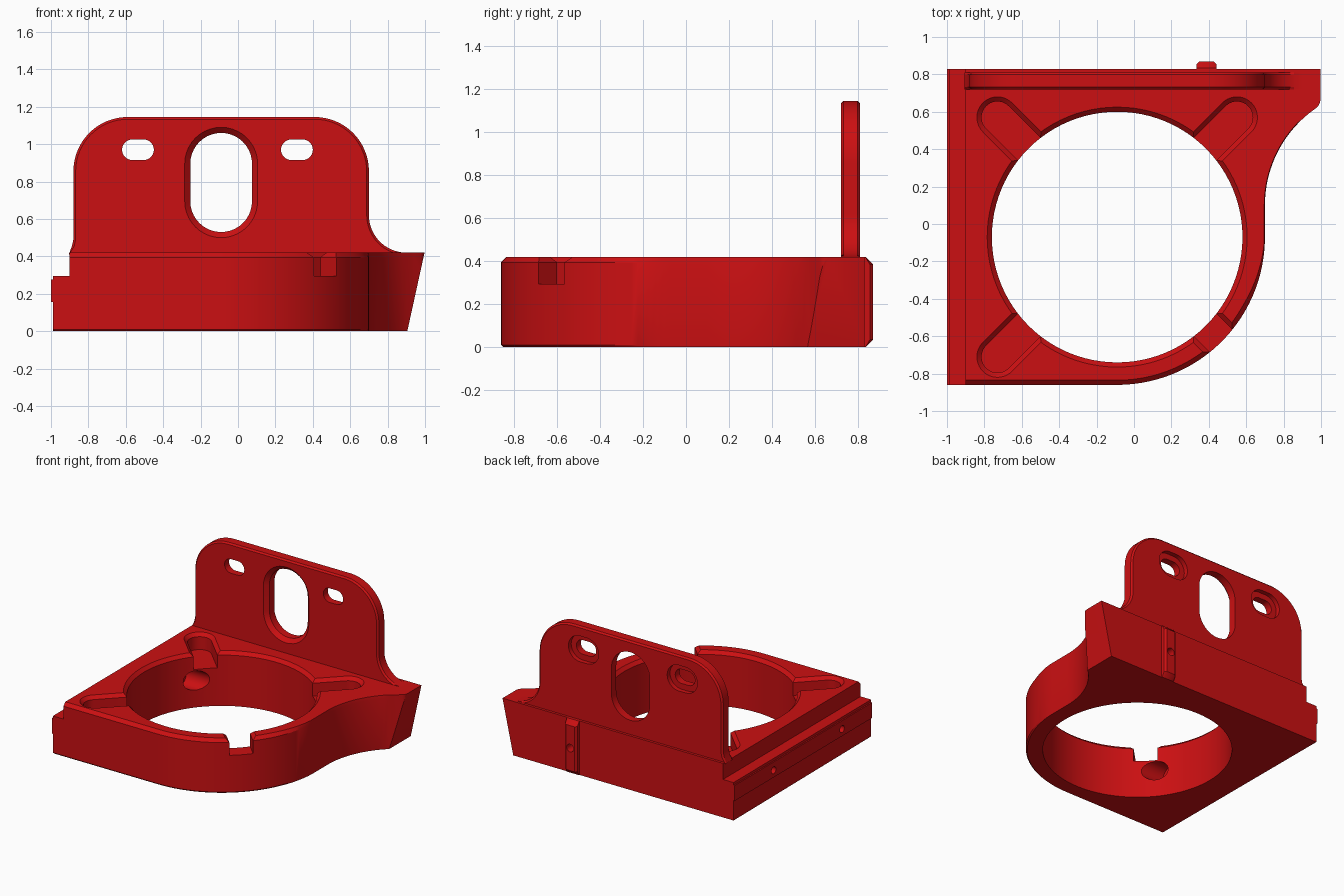
import bpy, bmesh, math
from mathutils import Vector

if "Cube" in bpy.data.objects:
    bpy.data.objects.remove(bpy.data.objects["Cube"])

red = bpy.data.materials.new("red")
red.diffuse_color = (0.6, 0.005, 0.006, 1)
red.use_nodes = True
red.node_tree.nodes["Principled BSDF"].inputs["Base Color"].default_value = red.diffuse_color
CX, CY, TOP = -0.09, -0.07, 0.42      # bore centre and base height


def arc(cx, cy, r, a0, a1, n=16):
    return [(cx + r * math.cos(math.radians(a0 + (a1 - a0) * i / n)),
             cy + r * math.sin(math.radians(a0 + (a1 - a0) * i / n))) for i in range(n + 1)]


def stadium(p, q, r):
    """Long round-ended outline around segment p-q."""
    a = math.degrees(math.atan2(q[1] - p[1], q[0] - p[0]))
    return arc(*q, r, a - 90, a + 90, 20) + arc(*p, r, a + 90, a + 270, 20)


def inset(pts, amount):
    """Move a counter-clockwise outline inwards by amount(point)."""
    out = []
    for i, p in enumerate(pts):
        a, b, c = Vector(pts[i - 1]), Vector(p), Vector(pts[(i + 1) % len(pts)])
        d1, d2 = (b - a).normalized(), (c - b).normalized()
        n1, n2 = Vector((-d1.y, d1.x)), Vector((-d2.y, d2.x))
        out.append(tuple(b + (n1 + n2) * amount(p) / (1 + n1.dot(n2))))
    return out


def loft(name, axis, rings):
    """Solid through (outline, height) rings along an axis."""
    place = {'x': lambda u, v, h: (h, u, v), 'y': lambda u, v, h: (u, h, v),
             'z': lambda u, v, h: (u, v, h)}[axis]
    bm = bmesh.new()
    loops = [[bm.verts.new(place(u, v, h)) for u, v in pts] for pts, h in rings]
    n = len(loops[0])
    for lo, hi in zip(loops, loops[1:]):
        for i in range(n):
            bm.faces.new((lo[i], lo[(i + 1) % n], hi[(i + 1) % n], hi[i]))
    bm.faces.new(loops[0])
    bm.faces.new(loops[-1])
    bmesh.ops.recalc_face_normals(bm, faces=bm.faces)
    me = bpy.data.meshes.new(name)
    bm.to_mesh(me)
    bm.free()
    me.materials.append(red)
    ob = bpy.data.objects.new(name, me)
    bpy.context.collection.objects.link(ob)
    return ob


def rect(u0, u1, v0, v1):
    return [(u0, v0), (u1, v0), (u1, v1), (u0, v1)]


def cut(ob, cutter):
    m = ob.modifiers.new("cut", 'BOOLEAN')
    m.operation, m.solver, m.object = 'DIFFERENCE', 'EXACT', cutter
    bpy.context.view_layer.objects.active = ob
    bpy.ops.object.modifier_apply(modifier=m.name)
    bpy.data.objects.remove(cutter)


def smooth(ob):
    bpy.ops.object.select_all(action='DESELECT')
    ob.select_set(True)
    bpy.context.view_layer.objects.active = ob
    bpy.ops.object.shade_smooth_by_angle(angle=math.radians(25))


# Base block: straight front, round corner, concave sweep to the rear flange
outline = ([(-0.99, -0.86)] + arc(CX, CY, 0.79, -90, 0, 40)
           + arc(1.33, 0.1, 0.63, 180, 128, 20)
           + arc(0.93, 0.67, 0.067, -45, 0, 6) + [(0.997, 0.83), (-0.99, 0.83)])


def fade(d):
    return lambda p: 0 if p[1] > 0.55 else d * min(1, max(0.15, (-p[1] - 0.05) / 0.4))


base = loft("base", 'z', [(inset(outline, fade(0.01)), 0), (outline, 0.01),
                          (outline, TOP - 0.025), (inset(outline, fade(0.025)), TOP)])

# Sloping end of the rear flange
cut(base, loft("end_cutter", 'y', [([(0.903, -0.01), (1.2, -0.01), (1.2, 0.46), (1.006, 0.46)], 0.2),
                                   ([(0.903, -0.01), (1.2, -0.01), (1.2, 0.46), (1.006, 0.46)], 1)]))
# Step along the left side
cut(base, loft("step_cutter", 'z', [(rect(-1.2, -0.9, -1, 1), 0.295), (rect(-1.2, -0.9, -1, 1), 0.6)]))
# Chamfered bore
cut(base, loft("bore_cutter", 'z', [(arc(CX, CY, r, 0, 360 * 95 / 96, 95), z) for r, z in
                                    ((0.67, -0.1), (0.67, TOP - 0.025), (0.725, TOP + 0.03))]))
# Diagonal slots; the front right one runs out through the wall
for sx, sy, end in ((-1, 1, 0.64), (1, 1, 0.64), (-1, -1, 0.64), (1, -1, 0.9)):
    p = (CX + sx * 0.3, CY + sy * 0.3)
    q = (CX + sx * end, CY + sy * end)
    cut(base, loft("slot_cutter", 'z', [(stadium(p, q, r), z) for r, z in
                                        ((0.085, 0.295), (0.085, TOP - 0.025), (0.14, TOP + 0.03))]))

# Rail on the left side
rail = loft("side_rail", 'x', [(rect(-0.86, 0.83, 0.155, 0.275), -1.0),
                               (rect(-0.86, 0.83, 0.155, 0.275), -0.985)])
# Screw holes from the left side, wide where they meet the bore
for y in (CY - 0.42, CY + 0.42):
    for ob in (base, rail):
        cut(ob, loft("screw_cutter", 'x', [(arc(y, 0.21, 0.027, 0, 345, 23), h) for h in (-1.1, -0.6)]))
    cut(base, loft("head_cutter", 'x', [(arc(y, 0.21, 0.075, 0, 348, 29), h) for h in (-0.74, -0.3)]))

# Chamfered rib on the back with a hole
rib_shape = [(0.335, 0.825), (0.44, 0.825), (0.44, 0.855), (0.425, 0.87), (0.35, 0.87), (0.335, 0.855)]
rib_low = [(u, min(v, 0.835)) for u, v in rib_shape]
rib = loft("back_rib", 'z', [(rib_low, 0.0), (rib_shape, 0.035), (rib_shape, 0.385), (rib_low, TOP)])
for ob in (base, rib):
    cut(ob, loft("rib_hole_cutter", 'y', [(arc(0.388, 0.21, 0.03, 0, 345, 23), h) for h in (0.7, 0.95)]))

# Upright plate with round shoulders and a swept right foot
side = ([(-0.905, 0.41), (0.90, 0.41), (0.90, 0.42)] + arc(0.90, 0.62, 0.2, 268, 180)
        + arc(0.41, 0.855, 0.29, 0, 90) + arc(-0.59, 0.855, 0.29, 90, 180)
        + [(-0.88, 0.49), (-0.888, 0.455)])


def rim(p):
    return 0.012 if p[1] > 0.43 else 0


plate = loft("mounting_plate", 'y', [(inset(side, rim), 0.72), (side, 0.732),
                                     (side, 0.798), (inset(side, rim), 0.81)])
# Central window, chamfered at the front
cut(plate, loft("window_cutter", 'y', [(stadium((CX, 0.695), (CX, 0.895), r), h) for r, h in
                                       ((0.225, 0.69), (0.165, 0.75), (0.165, 0.9))]))
# Adjustment slots, recessed at the back
for x in (-0.535, 0.315):
    for r, h0, h1 in ((0.055, 0.6, 0.9), (0.1, 0.775, 0.9)):
        shape = stadium((x - 0.03, 0.97), (x + 0.03, 0.97), r)
        cut(plate, loft("adjust_cutter", 'y', [(shape, h0), (shape, h1)]))

for ob in (base, rail, rib, plate):
    smooth(ob)
